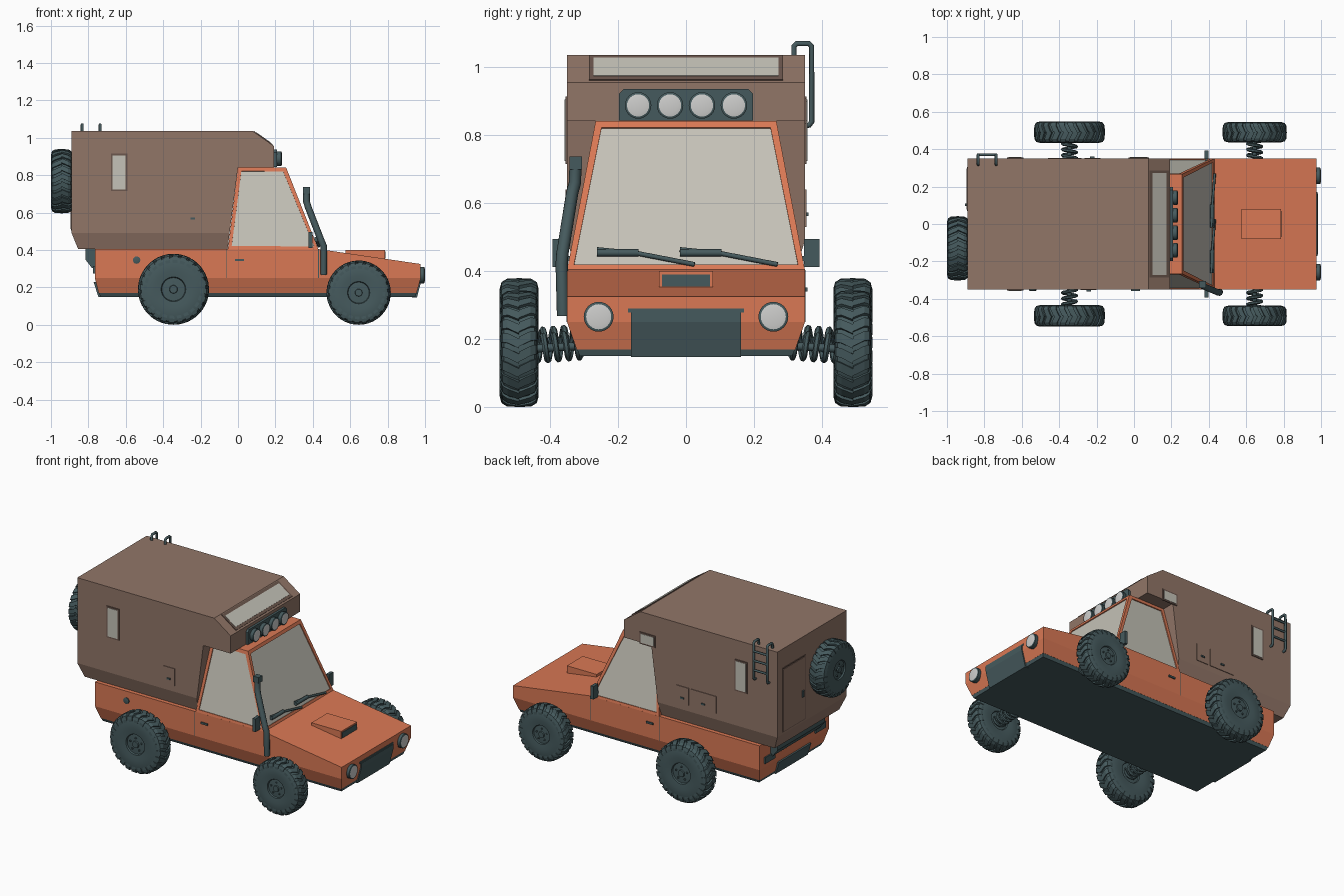
import bpy, bmesh, math
from mathutils import Vector, Matrix

if "Cube" in bpy.data.objects:
    bpy.data.objects.remove(bpy.data.objects["Cube"])

def material(name, rgb):
    m = bpy.data.materials.new(name)
    m.diffuse_color = (*rgb, 1)
    m.use_nodes = True
    m.node_tree.nodes["Principled BSDF"].inputs["Base Color"].default_value = m.diffuse_color
    return m

ORANGE = material("orange_paint", (0.70, 0.19, 0.09))
BROWN = material("brown_camper", (0.285, 0.18, 0.137))
TRIM = material("dark_brown_trim", (0.15, 0.095, 0.075))
DARK = material("dark_slate", (0.06, 0.102, 0.11))
GLASS = material("pale_glass", (0.56, 0.545, 0.48))
LENS = material("lamp_lens", (0.62, 0.62, 0.61))

def make(name, verts, faces, mat, smooth=False):
    me = bpy.data.meshes.new(name)
    me.from_pydata([tuple(v) for v in verts], [], faces)
    bm = bmesh.new()
    bm.from_mesh(me)
    bmesh.ops.recalc_face_normals(bm, faces=bm.faces)
    bm.to_mesh(me)
    bm.free()
    me.materials.append(mat)
    if smooth:
        me.polygons.foreach_set("use_smooth", [True] * len(me.polygons))
        me.set_sharp_from_angle(angle=math.radians(35))
    ob = bpy.data.objects.new(name, me)
    bpy.context.collection.objects.link(ob)
    return ob

def prism(name, pts, vec, mat):
    """Polygon pushed along a vector."""
    n, vec = len(pts), Vector(vec)
    verts = [Vector(p) for p in pts] + [Vector(p) + vec for p in pts]
    faces = [list(range(n)), list(range(n, 2 * n))]
    faces += [[i, (i + 1) % n, (i + 1) % n + n, i + n] for i in range(n)]
    return make(name, verts, faces, mat)

def side_prism(name, pts, hy, mat):
    """Side profile (x, z) extruded across the vehicle."""
    return prism(name, [(x, -hy, z) for x, z in pts], (0, 2 * hy, 0), mat)

def box(name, x0, x1, y0, y1, z0, z1, mat):
    return prism(name, [(x0, y0, z0), (x1, y0, z0), (x1, y1, z0), (x0, y1, z0)], (0, 0, z1 - z0), mat)

def hull(name, levels, mat):
    """Stacked rings: each level is (half width, [(x, z) stations back to front])."""
    k = len(levels[0][1])
    n, verts, faces = 2 * k, [], []
    for hy, st in levels:
        verts += [(x, -hy, z) for x, z in st] + [(x, hy, z) for x, z in reversed(st)]
    for l in range(len(levels) - 1):
        a, b = l * n, l * n + n
        faces += [[a + i, a + (i + 1) % n, b + (i + 1) % n, b + i] for i in range(n)]
    for a in (0, (len(levels) - 1) * n):
        faces += [[a + i, a + i + 1, a + n - 2 - i, a + n - 1 - i] for i in range(k - 1)]
    return make(name, verts, faces, mat)

def lathe(name, profile, loc, axis, mat, seg=32):
    """Profile of (radius, offset) turned about the X or Y axis."""
    verts, faces, n = [], [], len(profile)
    for i in range(seg):
        a = 2 * math.pi * i / seg
        for r, o in profile:
            c, s = r * math.cos(a), r * math.sin(a)
            verts.append(Vector((o, c, s) if axis == 'X' else (c, o, s)) + Vector(loc))
    for i in range(seg):
        j = (i + 1) % seg
        faces += [[i * n + p, i * n + p + 1, j * n + p + 1, j * n + p] for p in range(n - 1)]
    faces += [[i * n for i in range(seg)], [i * n + n - 1 for i in range(seg)]]
    return make(name, verts, faces, mat, True)

def tube(name, pts, r, mat, res=2):
    cu = bpy.data.curves.new(name + "_path", 'CURVE')
    cu.dimensions, cu.bevel_depth, cu.bevel_resolution, cu.use_fill_caps = '3D', r, res, True
    sp = cu.splines.new('POLY')
    sp.points.add(len(pts) - 1)
    for p, co in zip(sp.points, pts):
        p.co = (*co, 1)
    tmp = bpy.data.objects.new(name + "_path", cu)
    bpy.context.collection.objects.link(tmp)
    me = bpy.data.meshes.new_from_object(tmp.evaluated_get(bpy.context.evaluated_depsgraph_get()))
    bpy.data.objects.remove(tmp)
    me.materials.clear()
    me.materials.append(mat)
    me.polygons.foreach_set("use_smooth", [True] * len(me.polygons))
    me.set_sharp_from_angle(angle=math.radians(50))
    ob = bpy.data.objects.new(name, me)
    bpy.context.collection.objects.link(ob)

# lower body and dark underside
hull("body", [(0.322, [(-0.745, 0.17), (0.43, 0.17), (0.955, 0.17)]),
              (0.35, [(-0.765, 0.25), (0.43, 0.25), (0.977, 0.25)]),
              (0.35, [(-0.765, 0.405), (0.43, 0.405), (0.977, 0.325)])], ORANGE)
hull("underside", [(0.312, [(-0.735, 0.15), (0.948, 0.15)]), (0.322, [(-0.745, 0.172), (0.955, 0.172)])], DARK)

# cab with sunken glass in windscreen and side faces
cab = hull("cab", [(0.35, [(-0.054, 0.404), (0.43, 0.404)]), (0.266, [(0.0, 0.842), (0.257, 0.842)])], ORANGE)
cab.data.materials.append(GLASS)
bm = bmesh.new()
bm.from_mesh(cab.data)
panes = [f for f in bm.faces if f.normal.x > 0.5 or abs(f.normal.y) > 0.5]
bmesh.ops.inset_individual(bm, faces=panes, thickness=0.027, depth=0)
bmesh.ops.inset_individual(bm, faces=panes, thickness=0.0, depth=-0.006)
for f in panes:
    f.material_index = 1
bm.to_mesh(cab.data)
bm.free()

# camper box with overhang, and tapered skirt
side_prism("camper_box", [(-0.89, 0.492), (-0.045, 0.492), (0.0, 0.842), (0.193, 0.842),
                          (0.193, 0.955), (0.077, 1.037), (-0.89, 1.037)], 0.35, BROWN)
hull("camper_skirt", [(0.325, [(-0.855, 0.405), (-0.055, 0.405)]), (0.35, [(-0.89, 0.492), (-0.045, 0.492)])], BROWN)

# sloping skylight
def on_slope(t, y):
    return (0.077 + 0.116 * t, y, 1.037 - 0.082 * t)
for name, t0, t1, hy, d, mat in (("skylight_frame", 0.04, 0.92, 0.285, 0.004, TRIM),
                                 ("skylight_glass", 0.16, 0.80, 0.272, 0.006, GLASS)):
    prism(name, [on_slope(t0, -hy), on_slope(t1, -hy), on_slope(t1, hy), on_slope(t0, hy)],
          (0.58 * d, 0, 0.82 * d), mat)

# camper side windows
def window(name, s, x0, x1, z0, z1):
    box(name + "_frame", x0, x1, s * 0.349, s * 0.355, z0, z1, TRIM)
    box(name + "_glass", x0 + 0.009, x1 - 0.009, s * 0.349, s * 0.357, z0 + 0.009, z1 - 0.009, GLASS)
window("left_window", -1, -0.68, -0.592, 0.715, 0.915)
window("right_window", 1, -0.68, -0.592, 0.715, 0.915)
window("bunk_window", 1, -0.03, 0.08, 0.835, 0.91)

# storage hatches
for s, x0, x1 in ((-1, -0.285, -0.2), (1, -0.265, -0.18), (1, -0.46, -0.28)):
    box("storage_hatch", x0, x1, s * 0.349, s * 0.354, 0.53, 0.64, BROWN)
    c = (x0 + x1) / 2
    box("hatch_handle", c - 0.012, c + 0.012, s * 0.35, s * 0.36, 0.563, 0.573, DARK)

# rear door
box("rear_door_frame", -0.893, -0.885, 0.07, 0.305, 0.505, 0.915, TRIM)
box("rear_door", -0.896, -0.885, 0.077, 0.298, 0.512, 0.908, BROWN)
box("rear_door_handle", -0.904, -0.89, 0.095, 0.11, 0.66, 0.70, DARK)

# roof ladder
for x in (-0.833, -0.737):
    tube("ladder_rail", [(x, 0.318, 1.03), (x, 0.318, 1.062), (x, 0.326, 1.07), (x, 0.362, 1.07),
                         (x, 0.37, 1.062), (x, 0.37, 0.84), (x, 0.363, 0.83), (x, 0.345, 0.828)], 0.008, DARK)
for z in (0.89, 0.95, 1.01):
    tube("ladder_rung", [(-0.833, 0.37, z), (-0.737, 0.37, z)], 0.007, DARK)

# roof light bar and lamps
prism("light_bar", [(0.19, -0.197, 0.843), (0.19, 0.197, 0.843), (0.19, 0.197, 0.922), (0.19, 0.183, 0.936),
                    (0.19, -0.183, 0.936), (0.19, -0.197, 0.922)], (0.018, 0, 0), DARK)

def lamp(name, x0, x1, y, z, r):
    lathe(name + "_shell", [(r * 0.85, x0), (r, x0 + 0.012), (r, x1 - 0.003), (r * 0.86, x1)], (0, y, z), 'X', DARK, 24)
    lathe(name + "_lens", [(r * 0.84, x0), (r * 0.84, x1), (r * 0.6, x1 + 0.002)], (0, y, z), 'X', LENS, 24)
for i in range(4):
    lamp("roof_lamp", 0.2, 0.234, -0.141 + 0.094 * i, 0.888, 0.039)
for s in (-1, 1):
    lamp("headlight", 0.955, 0.998, s * 0.257, 0.266, 0.044)

# grille and rear panels
side_prism("front_grille", [(0.93, 0.147), (0.957, 0.147), (0.984, 0.25), (0.984, 0.28), (0.93, 0.28)], 0.162, DARK)
box("grille_lip", 0.96, 0.98, -0.17, 0.17, 0.278, 0.29, DARK)
side_prism("rear_panel", [(-0.72, 0.15), (-0.747, 0.15), (-0.772, 0.23), (-0.72, 0.23)], 0.162, DARK)
side_prism("rear_step", [(-0.76, 0.405), (-0.815, 0.405), (-0.815, 0.348), (-0.782, 0.305), (-0.76, 0.3)], 0.24, DARK)
for s in (-1, 1):
    box("tail_lamp", -0.774, -0.76, s * 0.205, s * 0.305, 0.275, 0.315, DARK)

# bonnet scoop
side_prism("bonnet_scoop", [(0.575, 0.37), (0.575, 0.4), (0.785, 0.4), (0.785, 0.34)], 0.08, ORANGE)
box("scoop_opening", 0.78, 0.788, -0.07, 0.07, 0.355, 0.391, DARK)

# doors, mirrors and fuel cap
for s in (-1, 1):
    box("door_handle", -0.015, 0.032, s * 0.348, s * 0.357, 0.34, 0.352, DARK)
    for x in (-0.06, 0.43):
        box("door_seam", x - 0.002, x + 0.002, s * 0.348, s * 0.351, 0.25, 0.404, DARK)
    box("mirror", 0.378, 0.398, s * 0.347, s * 0.393, 0.412, 0.495, DARK)
    box("mirror_arm", 0.382, 0.394, s * 0.32, s * 0.36, 0.43, 0.445, DARK)
lathe("fuel_cap", [(0.02, 0.0), (0.02, -0.008), (0.014, -0.01)], (-0.542, -0.348, 0.346), 'Y', DARK, 12)

# snorkel
tube("snorkel", [(0.458, -0.362, 0.268), (0.458, -0.366, 0.42), (0.445, -0.364, 0.45), (0.375, -0.335, 0.63),
                 (0.366, -0.327, 0.66), (0.366, -0.325, 0.715)], 0.018, DARK)
box("snorkel_head", 0.347, 0.386, -0.343, -0.306, 0.70, 0.737, DARK)

# windscreen wipers
def on_screen(y, z, d=0.008):
    return (0.43 - 0.395 * (z - 0.404) + d, y, z)
for y in (0, 0.244):
    tube("wiper_arm", [on_screen(y - 0.262, 0.464), on_screen(y - 0.14, 0.452), on_screen(y + 0.025, 0.42)], 0.007, DARK)
    tube("wiper_blade", [on_screen(y - 0.262, 0.454), on_screen(y - 0.14, 0.454)], 0.011, DARK)

# wheels: turned tyre with chevron tread blocks, hub and nuts
def wheel(name, loc, radius, width, turn=0):
    half = [(0.02, 0.054), (0.022, 0.046), (0.062, 0.044), (0.066, 0.053), (0.1, 0.057), (0.15, 0.056),
            (0.172, 0.048), (0.179, 0.03)]
    parts = [lathe(name, half + [(r, -o) for r, o in reversed(half)], (0, 0, 0), 'Y', DARK, 40)]
    verts, faces, count = [], [], 24
    for k in range(count):
        for s in (-1, 1):
            base = len(verts)
            a0 = 2 * math.pi * (k + (0.5 if s > 0 else 0) * 0.3) / count
            for o, r, lag in ((0.0, 0.190, 0), (0.036, 0.188, 0.1), (0.052, 0.178, 0.12), (0.0575, 0.158, 0.12)):
                for da, dr in ((0, 0), (0.17, 0), (0.17, -0.016), (0, -0.016)):
                    a = a0 + lag + da
                    verts.append(((r + dr) * math.cos(a), s * o, (r + dr) * math.sin(a)))
            for j in range(3):
                faces += [[base + 4 * j + i, base + 4 * j + (i + 1) % 4, base + 4 * j + 4 + (i + 1) % 4,
                           base + 4 * j + 4 + i] for i in range(4)]
            faces += [[base + i for i in range(4)], [base + 12 + i for i in range(4)]]
    parts.append(make(name + "_tread", verts, faces, DARK))
    for i in range(5):
        a = 2 * math.pi * i / 5 + math.pi / 2
        parts.append(lathe(name + "_nut", [(0.006, -0.052), (0.006, 0.052)],
                           (0.04 * math.cos(a), 0, 0.04 * math.sin(a)), 'Y', DARK, 6))
    k = radius / 0.19
    m = Matrix.Translation(loc) @ Matrix.Rotation(turn, 4, 'Z') @ Matrix.Diagonal((k, width / 0.115, k, 1))
    for p in parts:
        p.data.transform(m)

for label, x, r, w in (("rear", -0.345, 0.19, 0.115), ("front", 0.645, 0.172, 0.108)):
    for s in (-1, 1):
        wheel(label + "_wheel", (x, s * 0.491, r), r, w)
        # coil spring around a slim axle
        pts = []
        for i in range(81):
            t = i / 80
            a = t * 5 * 2 * math.pi
            pts.append((x + 0.037 * math.cos(a), s * (0.29 + 0.155 * t), r + 0.012 * (1 - t) + 0.037 * math.sin(a)))
        tube(label + "_spring", pts, 0.009, DARK, 1)
        tube(label + "_axle", [(x, s * 0.28, r + 0.01), (x, s * 0.45, r)], 0.012, DARK)
wheel("spare_wheel", (-0.943, -0.13, 0.768), 0.172, 0.113, math.pi / 2)
